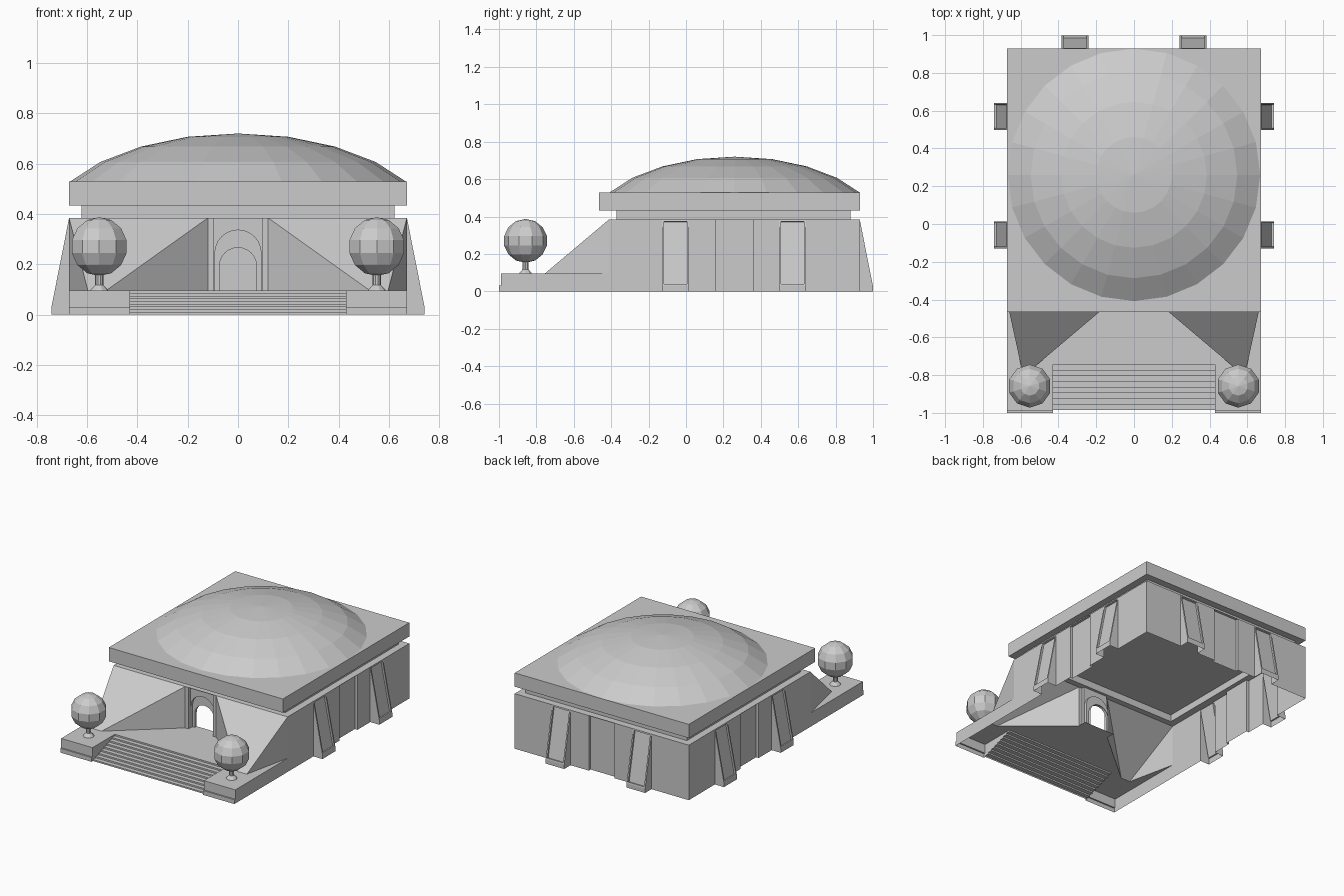
import bpy, bmesh, math
from mathutils import Vector, Matrix

cube = bpy.data.objects.get("Cube")
if cube:
    bpy.data.objects.remove(cube, do_unlink=True)

stone = bpy.data.materials.new("pale_grey_stone")
stone.use_nodes = True
stone.diffuse_color = (0.6, 0.6, 0.6, 1)
stone.node_tree.nodes["Principled BSDF"].inputs["Base Color"].default_value = (0.6, 0.6, 0.6, 1)

# Key dimensions
W, BACK, FRONT = 0.672, 0.929, -0.412
DECK, WALL, SLAB, ROOF = 0.095, 0.384, 0.433, 0.529
INSIDE = Vector((0, 0.26, 0))


def finish(name, bm, mirror=False):
    mesh = bpy.data.meshes.new(name)
    bm.to_mesh(mesh)
    bm.free()
    mesh.materials.append(stone)
    obj = bpy.data.objects.new(name, mesh)
    bpy.context.collection.objects.link(obj)
    if mirror:
        obj.modifiers.new("Mirror", "MIRROR")
    return obj


def shell(name, faces, ref=INSIDE, mirror=False):
    """Open sheet of polygons, each turned away from a reference point."""
    bm = bmesh.new()
    for pts in faces:
        face = bm.faces.new([bm.verts.new(p) for p in pts])
        face.normal_update()
        if face.normal.dot(face.calc_center_median() - ref) < 0:
            face.normal_flip()
    bmesh.ops.remove_doubles(bm, verts=bm.verts, dist=0.0001)
    return finish(name, bm, mirror)


def curtain(path, z0, z1):
    """Vertical quads along a plan path."""
    return [[(*a, z0), (*b, z0), (*b, z1), (*a, z1)] for a, b in zip(path, path[1:])]


def lathe(name, profile, steps, loc):
    bm = bmesh.new()
    verts = [bm.verts.new((r, 0, z)) for r, z in profile]
    edges = [bm.edges.new(pair) for pair in zip(verts, verts[1:])]
    bmesh.ops.spin(bm, geom=verts + edges, cent=(0, 0, 0), axis=(0, 0, 1),
                   angle=math.tau, steps=steps)
    bmesh.ops.remove_doubles(bm, verts=bm.verts, dist=0.0005)
    bmesh.ops.recalc_face_normals(bm, faces=bm.faces)
    obj = finish(name, bm)
    obj.location = loc
    return obj


# Walls: open behind the buttresses, with a shallow recess between them
HALF = 0.0715
SIDE_Y, BACK_X = (-0.057, 0.57), 0.3125
R = W - 0.02
side = curtain([(W, FRONT), (W, SIDE_Y[0] - HALF)], 0, WALL)
side += curtain([(W, SIDE_Y[0] + HALF), (W, 0.158), (R, 0.158), (R, 0.357), (W, 0.357),
                 (W, SIDE_Y[1] - HALF)], 0, WALL)
side += curtain([(W, SIDE_Y[1] + HALF), (W, BACK), (BACK_X + HALF, BACK)], 0, WALL)
side += curtain([(BACK_X - HALF, BACK), (0.1, BACK), (0.1, BACK - 0.02), (0, BACK - 0.02)], 0, WALL)
shell("outer_walls", side, mirror=True)

# Sloping front wings
top_out, top_in = (W, FRONT, WALL), (0.12, FRONT, WALL)
toe_out, toe_in = (0.597, -0.755, DECK), (0.525, -0.755, DECK)
shell("front_wing", [
    [top_out, top_in, toe_in, toe_out],
    [toe_in, top_in, (0.12, FRONT, DECK)],
    [top_out, toe_out, (W, FRONT, DECK)],
], mirror=True)

# Terrace deck, cut out under the wings
deck = [(0, -0.745), (0.43, -0.745), (0.43, -0.99), (W, -0.99), (W, FRONT), toe_out[:2],
        toe_in[:2], (0.12, FRONT), (0.12, -0.35), (0, -0.35)]
shell("terrace", [[(x, y, DECK) for x, y in deck]], mirror=True)

# Stairs
STEPS, TREAD = 9, 0.03
profile = [(-0.985, 0)]
for i in range(STEPS):
    z = DECK * (i + 1) / STEPS
    y = profile[-1][0]
    profile += [(y, z), (min(y + TREAD, -0.745), z)]
profile.pop()
shell("stairs", [[(-0.43, *a), (0.43, *a), (0.43, *b), (-0.43, *b)]
                 for a, b in zip(profile, profile[1:])])

# Corner blocks with a slim plinth; the inner cheek shows only above the stairs
block = curtain([(0.43, -0.99), (W, -0.99), (W, FRONT)], 0.03, DECK)
block += curtain([(0.43, -0.99), (0.43, -1), (W, -1), (W, FRONT)], 0, 0.03)
block.append([(0.43, -1, 0.03), (W, -1, 0.03), (W, -0.99, 0.03), (0.43, -0.99, 0.03)])
block.append([(0.43, *p) for p in profile + [(-0.99, DECK), (-0.99, 0)]])
shell("corner_block", block, ref=Vector((0.55, -0.8, 0)), mirror=True)


# Ledge, recessed band and roof slab
def ring(x, y0, y1):
    return [(x, y0), (x, y1), (-x, y1), (-x, y0), (x, y0)]


outer, inner = ring(W, FRONT, BACK), ring(0.623, -0.371, 0.88)
ledge = [[(*outer[i], WALL), (*outer[i + 1], WALL), (*inner[i + 1], WALL), (*inner[i], WALL)]
         for i in range(4)]
shell("roof_band", ledge + curtain(inner, WALL, SLAB))

slab = ring(W, -0.465, BACK)
shell("roof_slab", curtain(slab, SLAB, ROOF) + [[(*p, z) for p in slab[:4]] for z in (SLAB, ROOF)],
      ref=Vector((0, 0.26, 0.48)))

# Dome
lathe("dome", [(0.668, ROOF), (0.547, 0.607), (0.386, 0.668), (0.2, 0.707), (0, 0.72)],
      24, (0, 0.26, 0))


# Arched doorway: pilasters, outer arch, stepped inner arch
def arch(r, spring, y, n=12):
    pts = [(-r, y, DECK)]
    pts += [(-r * math.cos(math.pi * i / n), y, spring + r * math.sin(math.pi * i / n))
            for i in range(n + 1)]
    return pts + [(r, y, DECK)]


loops = [arch(0.092, 0.244, -0.39), arch(0.092, 0.244, -0.37),
         arch(0.074, 0.192, -0.37), arch(0.074, 0.192, -0.35)]
door = [loops[0] + [(0.095, -0.39, DECK), (0.095, -0.39, WALL),
                    (-0.095, -0.39, WALL), (-0.095, -0.39, DECK)]]
for a, b in zip(loops, loops[1:]):
    door += [[a[i], a[i + 1], b[i + 1], b[i]] for i in range(len(a) - 1)]
for s in (-1, 1):
    door += curtain([(s * 0.12, FRONT), (s * 0.095, FRONT), (s * 0.095, -0.39)], DECK, WALL)
shell("doorway", door)


# Battered buttresses with a sunken panel
def buttress(name, loc, turn):
    out, lip = 0.07, 0.03
    bm = bmesh.new()
    left, right = ([bm.verts.new(p) for p in
                    ((0, y, 0), (out, y, 0), (out, y, lip), (0, y, WALL))] for y in (-HALF, HALF))
    bm.faces.new(left)
    bm.faces.new(right[::-1])
    bm.faces.new((left[1], right[1], right[2], left[2]))
    slope = bm.faces.new((left[2], right[2], right[3], left[3]))
    bmesh.ops.recalc_face_normals(bm, faces=bm.faces)
    bm.normal_update()
    if slope.normal.x < 0:
        bmesh.ops.reverse_faces(bm, faces=bm.faces)
    bmesh.ops.inset_individual(bm, faces=[slope], thickness=0.014, depth=0)
    bmesh.ops.inset_individual(bm, faces=[slope], thickness=0.0005, depth=-0.012)
    obj = finish(name, bm)
    obj.matrix_world = Matrix.Translation(loc) @ Matrix.Rotation(turn, 4, "Z")


for y in SIDE_Y:
    buttress("left_buttress", (W, y, 0), 0)
    buttress("right_buttress", (-W, y, 0), math.pi)
for x in (-BACK_X, BACK_X):
    buttress("back_buttress", (x, BACK, 0), math.pi / 2)

# Round trees on short stems
for s in (-1, 1):
    spot = (s * 0.552, -0.858, 0)
    lathe("tree_stem", [(0.036, DECK), (0.033, 0.1), (0.016, 0.118), (0.016, 0.165)], 10, spot)
    bm = bmesh.new()
    bmesh.ops.create_uvsphere(bm, u_segments=10, v_segments=7, radius=0.117)
    finish("tree_crown", bm).location = (spot[0], spot[1], 0.27)
